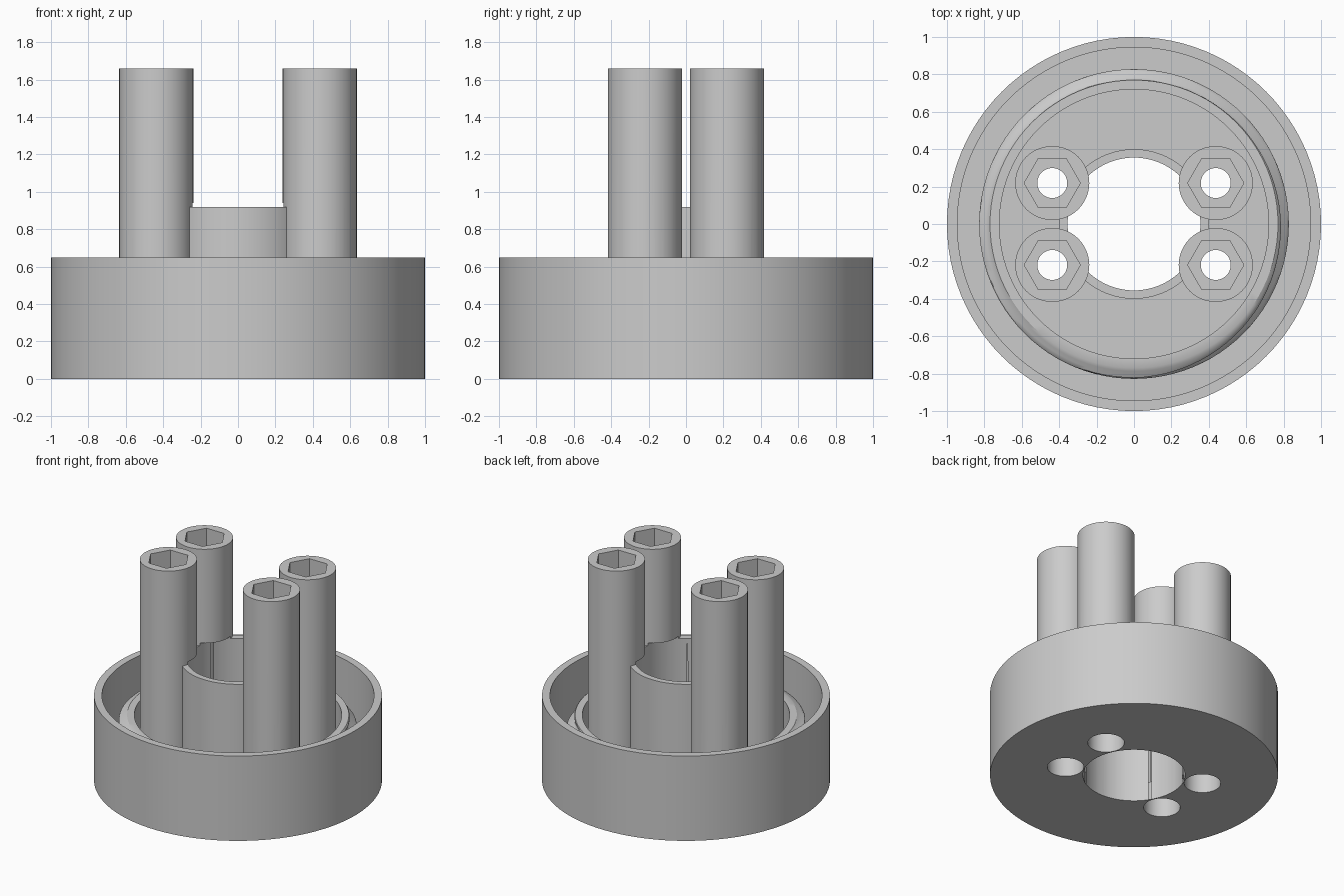
import bpy, bmesh, math

if "Cube" in bpy.data.objects:
    bpy.data.objects.remove(bpy.data.objects["Cube"], do_unlink=True)

grey = bpy.data.materials.new("plain_grey")
grey.use_nodes = True
grey.diffuse_color = (0.6, 0.6, 0.6, 1)
grey.node_tree.nodes["Principled BSDF"].inputs["Base Color"].default_value = (0.6, 0.6, 0.6, 1)

SEG = 96
FLOOR = 0.15
TOP = 1.66
PILLARS = [(sx * 0.437, sy * 0.219) for sx in (-1, 1) for sy in (-1, 1)]


def make_object(name, bm):
    bmesh.ops.recalc_face_normals(bm, faces=bm.faces)
    mesh = bpy.data.meshes.new(name)
    bm.to_mesh(mesh)
    bm.free()
    mesh.materials.append(grey)
    obj = bpy.data.objects.new(name, mesh)
    bpy.context.collection.objects.link(obj)
    return obj


def ring_solid(name, sections):
    """Skin a closed ring from one list of (radius, z) points per angle."""
    bm = bmesh.new()
    count = len(sections)
    rings = []
    for i, section in enumerate(sections):
        a = math.tau * i / count
        rings.append([bm.verts.new((r * math.cos(a), r * math.sin(a), z)) for r, z in section])
    for i in range(count):
        here, there = rings[i], rings[(i + 1) % count]
        for j in range(len(here)):
            k = (j + 1) % len(here)
            bm.faces.new((here[j], there[j], there[k], here[k]))
    return make_object(name, bm)


def prism(name, x, y, radius, z0, z1, sides=48):
    bm = bmesh.new()
    ends = []
    for z in (z0, z1):
        ends.append([bm.verts.new((x + radius * math.cos(math.tau * i / sides),
                                   y + radius * math.sin(math.tau * i / sides), z))
                     for i in range(sides)])
    for end in ends:
        bm.faces.new(end)
    for i in range(sides):
        k = (i + 1) % sides
        bm.faces.new((ends[0][i], ends[0][k], ends[1][k], ends[1][i]))
    return make_object(name, bm)


def combine(target, tool, operation):
    bpy.context.view_layer.objects.active = target
    mod = target.modifiers.new("combine", 'BOOLEAN')
    mod.operation = operation
    mod.solver = 'EXACT'
    mod.object = tool
    bpy.ops.object.modifier_apply(modifier=mod.name)
    bpy.data.objects.remove(tool, do_unlink=True)


def smooth(obj):
    bpy.ops.object.select_all(action='DESELECT')
    obj.select_set(True)
    bpy.context.view_layer.objects.active = obj
    bpy.ops.object.shade_smooth_by_angle(angle=math.radians(30))


# Cup with its central hub tube
profile = [(0.3, 0), (1, 0), (1, 0.65), (0.945, 0.65), (0.945, FLOOR),
           (0.4, FLOOR), (0.4, 0.92), (0.3, 0.92)]
housing = ring_solid("cup_housing", [profile] * SEG)

# Four tall pillars, merged into the cup and hub
for x, y in PILLARS:
    combine(housing, prism("pillar", x, y, 0.198, 0.05, TOP), 'UNION')

# Central bore, which also trims the pillars up to the hub top
combine(housing, prism("bore", 0, 0, 0.355, -0.1, 0.94, SEG), 'DIFFERENCE')

# Bolt holes: bottom counterbore, through hole, hexagonal pocket on top
for x, y in PILLARS:
    combine(housing, prism("bolt_hole", x, y, 0.08, -0.1, TOP + 0.1), 'DIFFERENCE')
    combine(housing, prism("counterbore", x, y, 0.127, -0.1, 0.15), 'DIFFERENCE')
    combine(housing, prism("hex_pocket", x, y, 0.15, TOP - 0.2, TOP + 0.1, 6), 'DIFFERENCE')
smooth(housing)

# Collar with an external screw thread
COLLAR_TOP = 0.5
ROWS = 40
PITCH = 0.15


def thread_section(turn):
    points = [(0.72, COLLAR_TOP), (0.72, FLOOR - 0.01)]
    for row in range(ROWS + 1):
        z = FLOOR - 0.01 + (COLLAR_TOP - FLOOR + 0.01) * row / ROWS
        phase = (z / PITCH - turn) % 1
        ridge = min(1, max(0, 1.3 - 3 * abs(phase - 0.5)))
        fade = min(1, (COLLAR_TOP - z) / 0.03)
        points.append((0.77 + 0.058 * ridge * fade, z))
    return points


collar = ring_solid("threaded_collar", [thread_section(i / SEG) for i in range(SEG)])
smooth(collar)
